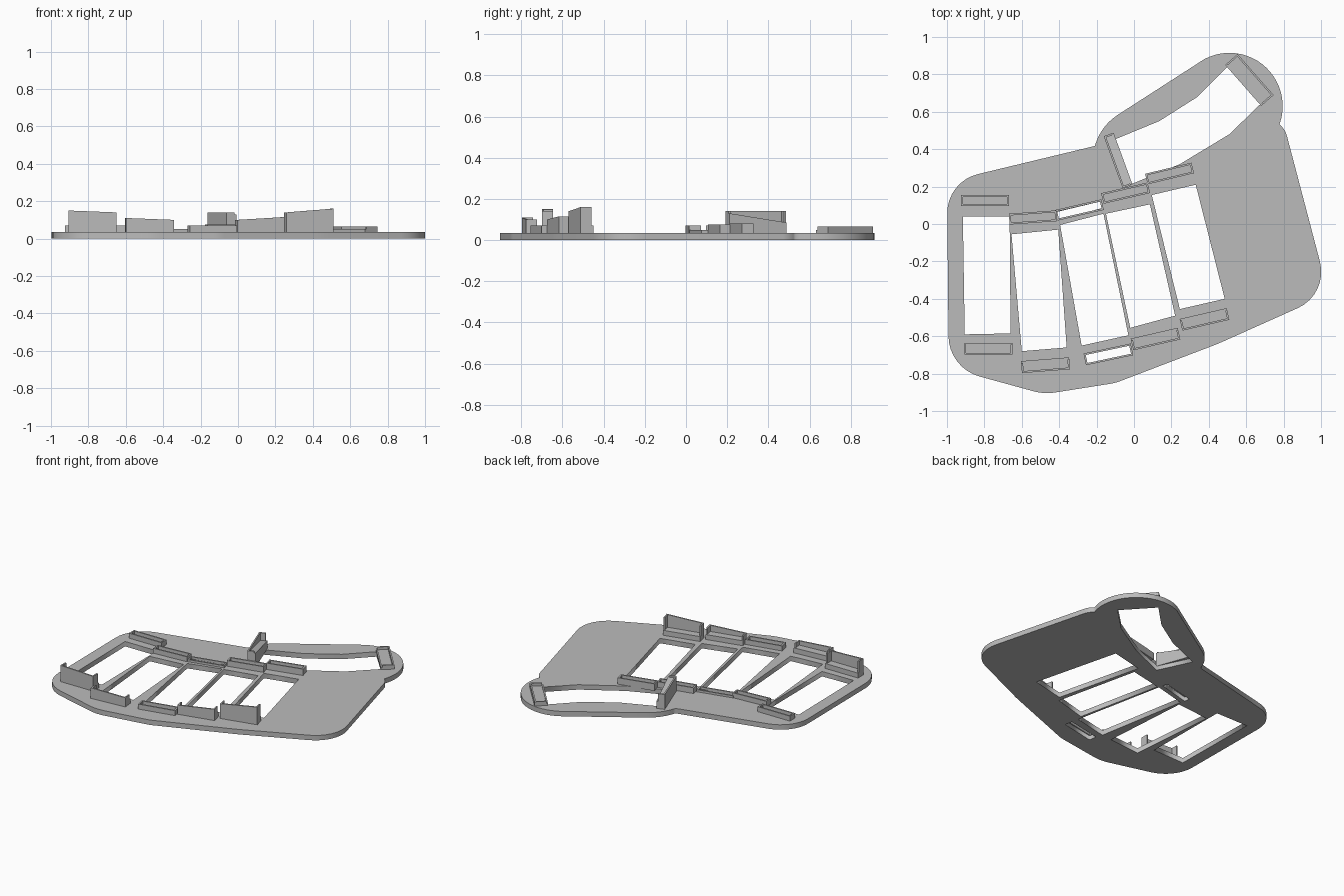
import bpy, math
from mathutils import Vector, Matrix

cube = bpy.data.objects.get("Cube")
if cube:
    bpy.data.objects.remove(cube)

grey = bpy.data.materials.new("plain grey")
grey.use_nodes = True
COLOUR = (0.5, 0.5, 0.5, 1)
grey.diffuse_color = COLOUR
grey.node_tree.nodes["Principled BSDF"].inputs["Base Color"].default_value = COLOUR

T = 0.035     # plate thickness
W = 0.01      # bracket wall thickness


def fillet(corners, steps=8):
    """Round each corner (x, y, tangent length) of a closed outline."""
    out = []
    for i, (x, y, t) in enumerate(corners):
        p = Vector((x, y))
        if t == 0:
            out.append(p)
            continue
        a = p + (Vector(corners[i - 1][:2]) - p).normalized() * t
        b = p + (Vector(corners[(i + 1) % len(corners)][:2]) - p).normalized() * t
        # true arc tangent to both edges
        m = (a + b) / 2
        c = p + (m - p) * ((a - p).length_squared / (m - p).dot(m - p))
        r = (a - c).length
        turn = (a - c).angle_signed(b - c)
        start = math.atan2(a.y - c.y, a.x - c.x)
        for k in range(steps + 1):
            ang = start - turn * k / steps
            out.append(c + r * Vector((math.cos(ang), math.sin(ang))))
    return out


# Base plate: rounded outline with openings
lobe = [(0.51 + 0.285 * math.cos(math.radians(d)), 0.63 + 0.285 * math.sin(math.radians(d)), 0)
        for d in range(-20, 119, 6)]
outline = fillet([(-1, 0.227, 0.17), (-0.99, -0.77, 0.17), (-0.48, -0.91, 0.06),
                  (-0.1, -0.85, 0.03), (0.45, -0.64, 0.03), (1.04, -0.376, 0.18),
                  (0.81, 0.5, 0.03)] + lobe + [(-0.17, 0.53, 0.1), (-0.21, 0.417, 0)])
openings = [
    # finger columns
    [(-0.915, 0.04), (-0.665, 0.04), (-0.66, -0.585), (-0.905, -0.59)],
    [(-0.655, -0.055), (-0.405, -0.03), (-0.36, -0.66), (-0.6, -0.68)],
    [(-0.395, -0.005), (-0.163, 0.055), (-0.03, -0.595), (-0.28, -0.65)],
    [(-0.15, 0.055), (0.085, 0.105), (0.22, -0.49), (-0.02, -0.555)],
    [(0.095, 0.155), (0.33, 0.21), (0.485, -0.4), (0.245, -0.455)],
    # through slots of the middle column
    [(-0.41, 0.065), (-0.18, 0.12), (-0.17, 0.085), (-0.405, 0.025)],
    [(-0.265, -0.695), (-0.02, -0.645), (-0.01, -0.7), (-0.255, -0.75)],
    # curved thumb opening
    [(-0.12, 0.445), (0.135, 0.55), (0.34, 0.68), (0.5, 0.84),
     (0.68, 0.645), (0.51, 0.48), (0.245, 0.32), (-0.01, 0.215)],
]
curve = bpy.data.curves.new("base_plate", "CURVE")
curve.dimensions = "2D"
curve.fill_mode = "BOTH"
curve.extrude = T / 2
for loop in [outline] + openings:
    s = curve.splines.new("POLY")
    s.points.add(len(loop) - 1)
    for pt, co in zip(s.points, loop):
        pt.co = (co[0], co[1], 0, 1)
    s.use_cyclic_u = True
plate = bpy.data.objects.new("base_plate", curve)
plate.location.z = T / 2
bpy.context.collection.objects.link(plate)
bpy.context.view_layer.objects.active = plate
plate.select_set(True)
bpy.ops.object.convert(target="MESH")
plate.data.materials.clear()
plate.data.materials.append(grey)

FACES = [(3, 2, 1, 0), (4, 5, 6, 7), (0, 1, 5, 4), (1, 2, 6, 5), (2, 3, 7, 6), (3, 0, 4, 7)]


def bracket(name, center, angle, size, wall, inner, floor, tabs):
    """Channel: outer wall on local -y, inner wall on +y, end tabs and a floor.
    Heights are (left, right) pairs; floor None leaves it open."""
    lx, ly = size[0] / 2, size[1] / 2
    verts, faces = [], []

    def block(x0, x1, y0, y1, h):
        n = len(verts)
        ring = [(x0, y0), (x1, y0), (x1, y1), (x0, y1)]
        verts.extend((x, y, T - 0.005) for x, y in ring)
        for x, y in ring:
            f = (x + lx) / (2 * lx)
            verts.append((x, y, h[0] + (h[1] - h[0]) * f))
        faces.extend(tuple(n + i for i in face) for face in FACES)

    block(-lx, lx, -ly, -ly + W, wall)
    block(-lx, lx, ly - W, ly, inner)
    block(-lx, -lx + W, -ly + W, ly - W, tabs)
    block(lx - W, lx, -ly + W, ly - W, tabs)
    if floor:
        block(-lx + W, lx - W, -ly + W, ly - W, floor)
    mesh = bpy.data.meshes.new(name)
    mesh.from_pydata(verts, [], faces)
    mesh.transform(Matrix.Translation((*center, 0)) @ Matrix.Rotation(math.radians(angle), 4, "Z"))
    mesh.materials.append(grey)
    bpy.context.collection.objects.link(bpy.data.objects.new(name, mesh))


# Back row: low grooved brackets
back_row = [((-0.797, 0.125), 0, 0.07), ((-0.54, 0.035), 4, 0.07), ((-0.292, 0.075), 13, 0.05),
            ((-0.045, 0.165), 13, 0.075), ((0.19, 0.27), 13.5, 0.08)]
for i, (c, a, h) in enumerate(back_row):
    is_slot = i == 2
    bracket(f"back_bracket_{i + 1}", c, a, (0.255, 0.058), (h, h), (h, h),
            None if is_slot else (0.045, 0.045), (h, h))

# Front row: tall outer wall with a low ledge behind it
front_row = [((-0.778, -0.667), 0, (0.15, 0.14)), ((-0.473, -0.755), 4.5, (0.11, 0.1)),
             ((-0.137, -0.697), 12, (0.07, 0.07)), ((0.115, -0.615), 13, (0.1, 0.115)),
             ((0.377, -0.51), 13, (0.14, 0.16))]
LEDGE = (0.07, 0.07)
for i, (c, a, h) in enumerate(front_row):
    bracket(f"front_bracket_{i + 1}", c, a, (0.258, 0.064), h, LEDGE,
            None if i == 2 else LEDGE, h)

# Thumb brackets
bracket("thumb_inner_bracket", (-0.085, 0.34), -70, (0.295, 0.056),
        (0.14, 0.14), (0.085, 0.13), (0.085, 0.13), (0.14, 0.14))
bracket("thumb_outer_bracket", (0.617, 0.77), 131.3, (0.292, 0.088),
        (0.065, 0.065), (0.05, 0.05), (0.045, 0.045), (0.065, 0.065))
